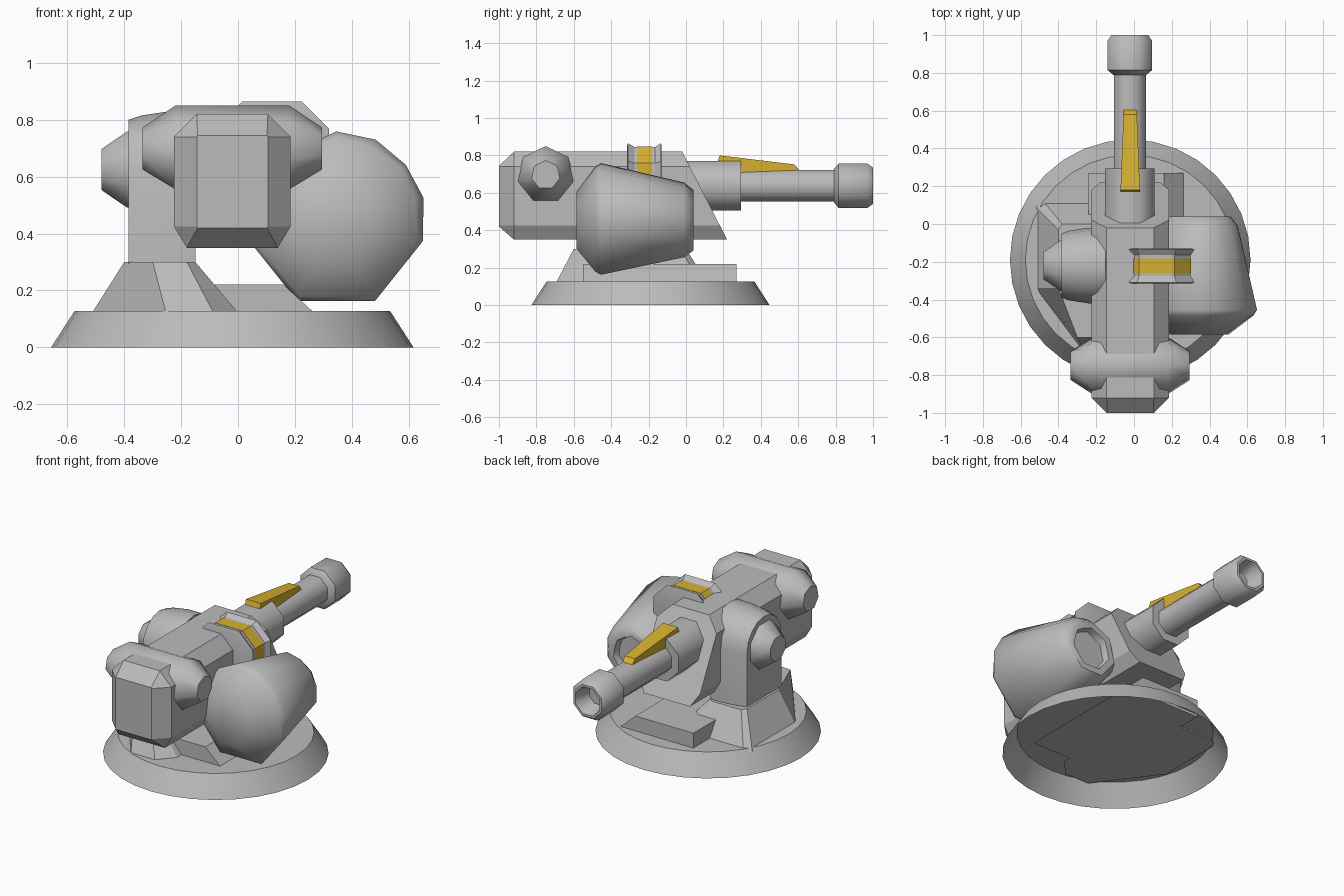
import bpy, bmesh, math
from mathutils import Vector

old = bpy.data.objects.get("Cube")
if old:
    bpy.data.objects.remove(old, do_unlink=True)


def material(name, rgb):
    m = bpy.data.materials.new(name)
    m.use_nodes = True
    m.diffuse_color = (*rgb, 1)
    m.node_tree.nodes["Principled BSDF"].inputs["Base Color"].default_value = (*rgb, 1)
    return m


GREY = material("light grey metal", (0.5, 0.5, 0.5))
YELLOW = material("warning yellow", (0.68, 0.44, 0.03))


def loft(name, rings, mat=GREY, angle=20, caps=(True, True)):
    """Skin a list of equal-length point rings."""
    bm = bmesh.new()
    loops = [[bm.verts.new(p) for p in ring] for ring in rings]
    n = len(loops[0])
    for a, b in zip(loops, loops[1:]):
        for i in range(n):
            j = (i + 1) % n
            bm.faces.new((a[i], a[j], b[j], b[i]))
    if caps[0]:
        bm.faces.new(loops[0][::-1])
    if caps[1]:
        bm.faces.new(loops[-1])
    bmesh.ops.recalc_face_normals(bm, faces=bm.faces[:])
    mesh = bpy.data.meshes.new(name)
    bm.to_mesh(mesh)
    bm.free()
    mesh.materials.append(mat)
    for p in mesh.polygons:
        p.use_smooth = True
    mesh.set_sharp_from_angle(angle=math.radians(angle))
    obj = bpy.data.objects.new(name, mesh)
    bpy.context.collection.objects.link(obj)
    return obj


def place(axis, u, v, t):
    """Point at t along the axis with cross-section coordinates u, v."""
    return {"x": Vector((t, u, v)), "y": Vector((u, t, v)), "z": Vector((u, v, t))}[axis]


def lathe(name, axis, centre, steps, n, phase=0.0, **kw):
    """steps holds (position along axis, radius)."""
    turns = [math.radians(phase) + math.tau * i / n for i in range(n)]
    rings = [[place(axis, centre[0] + r * math.cos(a), centre[1] + r * math.sin(a), t)
              for a in turns] for t, r in steps]
    return loft(name, rings, **kw)


def prism(name, axis, profile, t0, t1, **kw):
    return loft(name, [[place(axis, u, v, t) for u, v in profile] for t in (t0, t1)], **kw)


def rect(x0, x1, y0, y1, c=0.0):
    """Rectangle with corners cut by c."""
    return [(x0 + c, y0), (x1 - c, y0), (x1, y0 + c), (x1, y1 - c),
            (x1 - c, y1), (x0 + c, y1), (x0, y1 - c), (x0, y0 + c)]


# Base: flared skirt, open underneath
lathe("base_skirt", "z", (-0.02, -0.19), [(0, 0.637), (0.127, 0.555)], 32,
      angle=30, caps=(False, True))

# Low slab with one sloping side
prism("base_slab", "y", [(-0.24, 0.11), (0.28, 0.11), (0.16, 0.22), (-0.24, 0.22)], -0.55, 0.27)

# Pedestal with cut corners
low = [(-0.52, -0.34), (-0.25, -0.7), (-0.08, -0.7), (0.01, -0.6),
       (0.01, 0.08), (-0.04, 0.12), (-0.48, 0.12), (-0.52, 0.09)]
high = [(-0.40, -0.34), (-0.30, -0.6), (-0.18, -0.6), (-0.15, -0.55),
        (-0.15, -0.03), (-0.18, 0.0), (-0.38, 0.0), (-0.40, -0.03)]
loft("pedestal", [[(x, y, 0.11) for x, y in low], [(x, y, 0.3) for x, y in high]])


# Support pillar with an arched head
def arch(x, r):
    head = [(-0.22 + r * math.cos(math.pi * i / 8), 0.63 + r * math.sin(math.pi * i / 8))
            for i in range(9)]
    return [(x, y, z) for y, z in [(-0.22 + r, 0.28)] + head + [(-0.22 - r, 0.28)]]


loft("support_pillar", [arch(-0.385, 0.17), arch(-0.34, 0.185), arch(-0.24, 0.2), arch(-0.15, 0.2)],
     angle=35)
lathe("pivot_knob", "x", (-0.22, 0.625), [(-0.34, 0.15), (-0.39, 0.145), (-0.48, 0.078)], 8,
      phase=22.5, angle=50)

# Main housing: chamfered section, bevelled nose, raked rear
cx = -0.02


def section(w, wt, wb, z0, z1, zs0, zs1):
    return [(cx - wb, z0), (cx + wb, z0), (cx + w, zs0), (cx + w, zs1),
            (cx + wt, z1), (cx - wt, z1), (cx - w, zs1), (cx - w, zs0)]


nose = section(0.125, 0.122, 0.122, 0.42, 0.745, 0.425, 0.74)
full = section(0.205, 0.125, 0.16, 0.35, 0.82, 0.425, 0.74)
loft("main_housing", [[(x, -1, z) for x, z in nose], [(x, -0.92, z) for x, z in full],
                      [(x, -0.02 + (0.82 - z) * 0.51, z) for x, z in full]])

# Transverse drum through the nose
lathe("nose_cross_drum", "x", (-0.75, 0.695),
      [(-0.335, 0.078), (-0.22, 0.155), (0.18, 0.155), (0.295, 0.078)], 7, phase=90, angle=53)

# Large side drum, bulged on its upper outer side
facets = [(90, 0), (64, 1), (38.6, 0), (15, 1), (-12.9, 0),
          (-64.3, 0), (-115.7, 0), (-167.1, 0), (-218.6, 0)]


def drum_ring(y, r, bulge):
    return [(0.345 + r * (bulge if b else 1) * math.cos(math.radians(a)), y,
             0.445 + r * (bulge if b else 1) * math.sin(math.radians(a))) for a, b in facets]


loft("side_drum", [drum_ring(-0.585, 0.16, 0.91), drum_ring(-0.485, 0.295, 0.98),
                   drum_ring(-0.455, 0.314, 1.01), drum_ring(-0.01, 0.21, 1),
                   drum_ring(0.04, 0.17, 0.97), drum_ring(0.04, 0.13, 0.95),
                   drum_ring(0.0, 0.12, 0.95)], angle=53)

# Octagonal coupling wheel between housing and drum, with a painted band
wheel = rect(-0.08, 0.32, 0.465, 0.865, 0.096)


def wheel_ring(y, s):
    return [(0.12 + (x - 0.12) * s, y, 0.665 + (z - 0.665) * s) for x, z in wheel]


loft("coupling_wheel", [wheel_ring(y, s) for y, s in
                        ((-0.315, 0.93), (-0.31, 1), (-0.275, 0.9), (-0.165, 0.9),
                         (-0.135, 1), (-0.13, 0.93))])
loft("coupling_band", [wheel_ring(-0.262, 0.91), wheel_ring(-0.182, 0.91)], mat=YELLOW)

# Gun: sleeve, barrel and hollow muzzle share one axis
axis = (-0.022, 0.638)
lathe("barrel_sleeve", "y", axis, [(-0.1, 0.142), (0.295, 0.142)], 8, phase=22.5, angle=50)
lathe("barrel", "y", axis, [(0.25, 0.092), (0.82, 0.092)], 8, phase=22.5, angle=50)
lathe("muzzle", "y", axis,
      [(0.79, 0.095), (0.815, 0.128), (0.97, 0.128), (1.0, 0.105), (1.0, 0.09), (0.9, 0.06)],
      8, phase=22.5, angle=50)

# Yellow sight fin tapering along the barrel
fin = [(0.165, 0.75), (0.18, 0.80), (0.58, 0.752), (0.615, 0.71), (0.61, 0.70), (0.29, 0.70)]
loft("sight_fin", [[(cx + side * (0.052 - 0.04 * (y - 0.165)), y, z) for y, z in fin]
                   for side in (-1, 1)], mat=YELLOW)
